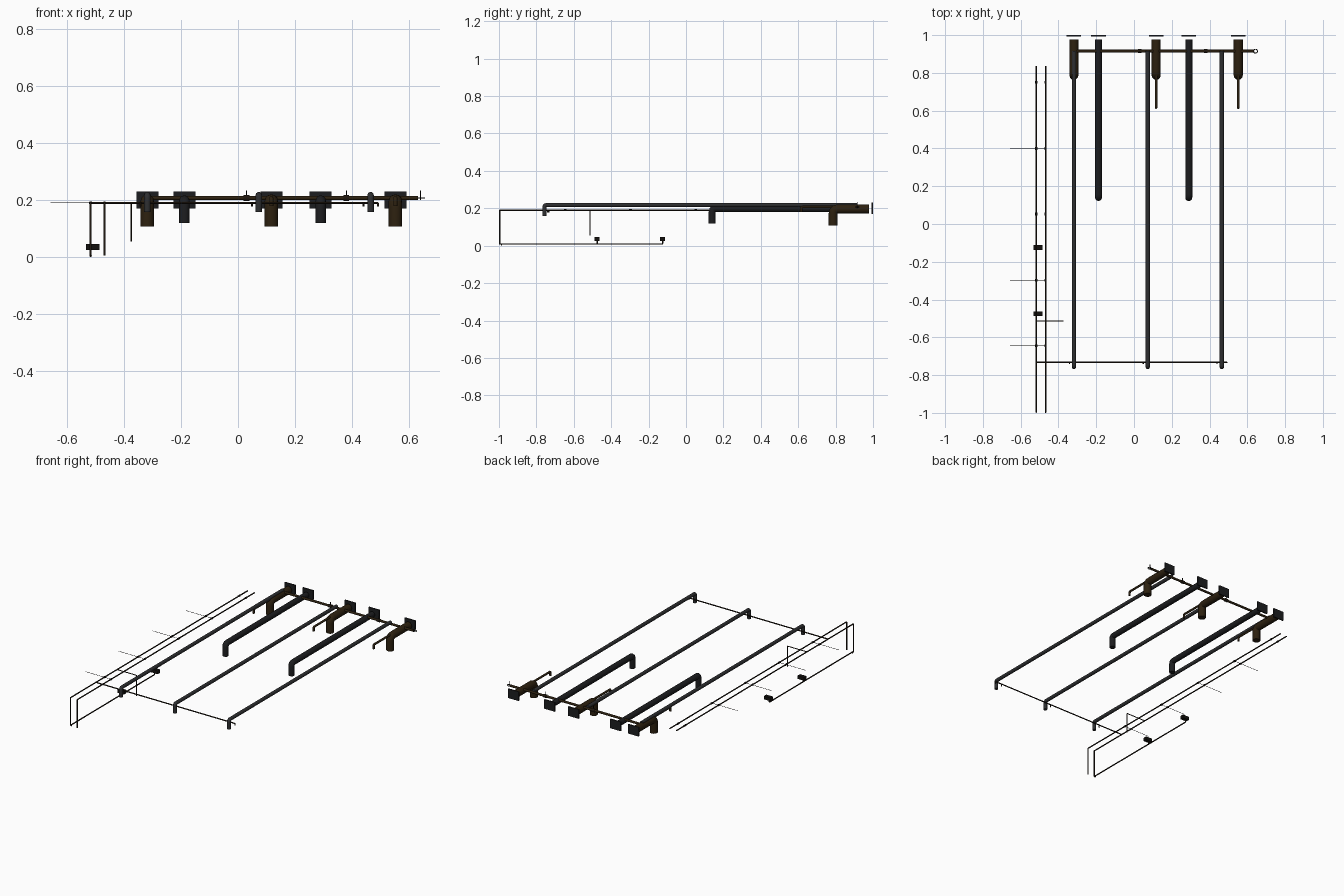
import bpy, math
from mathutils import Vector

if "Cube" in bpy.data.objects:
    bpy.data.objects.remove(bpy.data.objects["Cube"])


def material(name, rgb):
    m = bpy.data.materials.new(name)
    m.diffuse_color = (*rgb, 1)
    m.use_nodes = True
    m.node_tree.nodes["Principled BSDF"].inputs["Base Color"].default_value = m.diffuse_color
    return m


BROWN = material("dark brown", (0.026, 0.015, 0.005))
GREY = material("pipe grey", (0.027, 0.028, 0.030))
CHARCOAL = material("charcoal", (0.012, 0.0125, 0.014))
BLACK = material("near black", (0.006, 0.005, 0.004))
UMBER = material("black brown", (0.014, 0.009, 0.005))


def fillet(points, bend, steps=5):
    """Round the inner corners of a path."""
    pts = [Vector(p) for p in points]
    out = [pts[0]]
    for a, b, c in zip(pts, pts[1:], pts[2:]):
        p, q = b + (a - b).normalized() * bend, b + (c - b).normalized() * bend
        for i in range(steps + 1):
            t = i / steps
            out.append(p * (1 - t) ** 2 + b * (2 * t * (1 - t)) + q * t * t)
    return out + [pts[-1]]


def pipe(name, points, radius, mat, bend=0.01, detail=3, caps=True):
    """Sweep a round pipe along a path with rounded elbows."""
    path = fillet(points, bend)
    curve = bpy.data.curves.new(name, 'CURVE')
    curve.dimensions = '3D'
    curve.bevel_depth = radius
    curve.bevel_resolution = detail
    curve.use_fill_caps = caps
    spline = curve.splines.new('POLY')
    spline.points.add(len(path) - 1)
    for sp, p in zip(spline.points, path):
        sp.co = (*p, 1)
    temp = bpy.data.objects.new(name + "_path", curve)
    bpy.context.collection.objects.link(temp)
    dg = bpy.context.evaluated_depsgraph_get()
    mesh = bpy.data.meshes.new_from_object(temp.evaluated_get(dg))
    bpy.data.objects.remove(temp)
    mesh.materials.clear()
    mesh.materials.append(mat)
    obj = bpy.data.objects.new(name, mesh)
    bpy.context.collection.objects.link(obj)
    bpy.ops.object.select_all(action='DESELECT')
    obj.select_set(True)
    bpy.context.view_layer.objects.active = obj
    bpy.ops.object.shade_smooth_by_angle(angle=math.radians(40))
    return obj


def box(name, centre, size, mat):
    bpy.ops.mesh.primitive_cube_add(size=1, location=centre)
    o = bpy.context.object
    o.name = name
    o.scale = size
    o.data.materials.append(mat)
    return o


# Large outlet ducts with a small branch pipe each
for i, x in enumerate((-0.318, 0.117, 0.552)):
    pipe(f"large_duct_{i}", [(x, 0.978, 0.196), (x, 0.787, 0.196), (x, 0.787, 0.108)],
         0.024, BROWN, bend=0.024, detail=4)
    pipe(f"branch_pipe_{i}", [(x, 0.915, 0.207), (x, 0.616, 0.207), (x, 0.616, 0.18)],
         0.007, BROWN, bend=0.009)

# Medium ducts
for i, x in enumerate((-0.188, 0.29)):
    pipe(f"medium_duct_{i}", [(x, 0.978, 0.198), (x, 0.14, 0.198), (x, 0.14, 0.12)],
         0.0185, CHARCOAL, bend=0.018, detail=4)

# Wall plates behind the ducts
for i, x in enumerate((-0.318, -0.188, 0.117, 0.29, 0.552)):
    box(f"wall_plate_{i}", (x, 0.996, 0.2), (0.077, 0.008, 0.06), CHARCOAL)

# Long pipes running to the front
for i, x in enumerate((-0.318, 0.073, 0.465)):
    pipe(f"long_pipe_{i}", [(x, 0.915, 0.217), (x, -0.757, 0.217), (x, -0.757, 0.158)],
         0.0115, GREY, bend=0.012)

# Header pipe at the back, with couplings, vents and an end ring
pipe("header_pipe", [(-0.318, 0.915, 0.207), (0.632, 0.915, 0.207)], 0.0075, BROWN)
for i, x in enumerate((0.03, 0.38)):
    pipe(f"header_coupling_{i}", [(x - 0.01, 0.915, 0.207), (x + 0.01, 0.915, 0.207)],
         0.011, UMBER)
for i, x in enumerate((0.03, 0.38, 0.64)):
    pipe(f"header_vent_{i}", [(x, 0.915, 0.2), (x, 0.915, 0.234)], 0.0018, BLACK)
bpy.ops.mesh.primitive_torus_add(location=(0.643, 0.915, 0.207), major_radius=0.0105,
                                 minor_radius=0.0025, major_segments=16, minor_segments=6)
ring = bpy.context.object
ring.name = "header_end_ring"
ring.data.materials.append(BLACK)

# Twin side lines; the outer one returns along the floor
Z = 0.19
pipe("outer_side_line", [(-0.517, 0.837, Z), (-0.517, -0.996, Z),
                         (-0.517, -0.996, 0.009), (-0.517, -0.125, 0.009),
                         (-0.517, -0.125, 0.03)], 0.004, UMBER, bend=0.005)
pipe("inner_side_line", [(-0.468, 0.837, Z), (-0.468, -0.996, Z), (-0.468, -0.996, 0.006)],
     0.004, UMBER, bend=0.005)
pipe("floor_riser", [(-0.517, -0.475, 0.009), (-0.517, -0.475, 0.03)], 0.004, UMBER)
pipe("floor_foot", [(-0.517, -0.985, 0.0045), (-0.517, -0.99, 0.0045)], 0.0045, UMBER)

# Valve boxes on the floor line
for i, y in enumerate((-0.475, -0.125)):
    box(f"valve_box_{i}", (-0.509, y, 0.035), (0.047, 0.026, 0.021), BLACK)

# Fittings on the side lines, thin side taps
for i, y in enumerate((0.75, 0.40, 0.053, -0.297, -0.645)):
    for j, x in enumerate((-0.517, -0.468)):
        pipe(f"side_fitting_{i}_{j}", [(x, y - 0.007, Z), (x, y + 0.007, Z)], 0.006, BLACK)
    if i:
        pipe(f"side_tap_{i}", [(-0.657, y, Z), (-0.468, y, Z)], 0.0012, BLACK, detail=1)

# Drop line beside the rack
pipe("side_drop", [(-0.517, -0.514, Z), (-0.375, -0.514, Z), (-0.375, -0.514, 0.055)],
     0.0028, UMBER, bend=0.004)

# Front cross line with short drops
pipe("front_cross_line", [(-0.517, -0.733, Z), (0.491, -0.733, Z), (0.491, -0.733, 0.177)],
     0.0038, UMBER, bend=0.004)
for i, x in enumerate((-0.342, 0.049, 0.44)):
    pipe(f"front_drop_{i}", [(x, -0.733, Z), (x, -0.739, Z), (x, -0.739, 0.177)],
         0.003, UMBER, bend=0.003)
